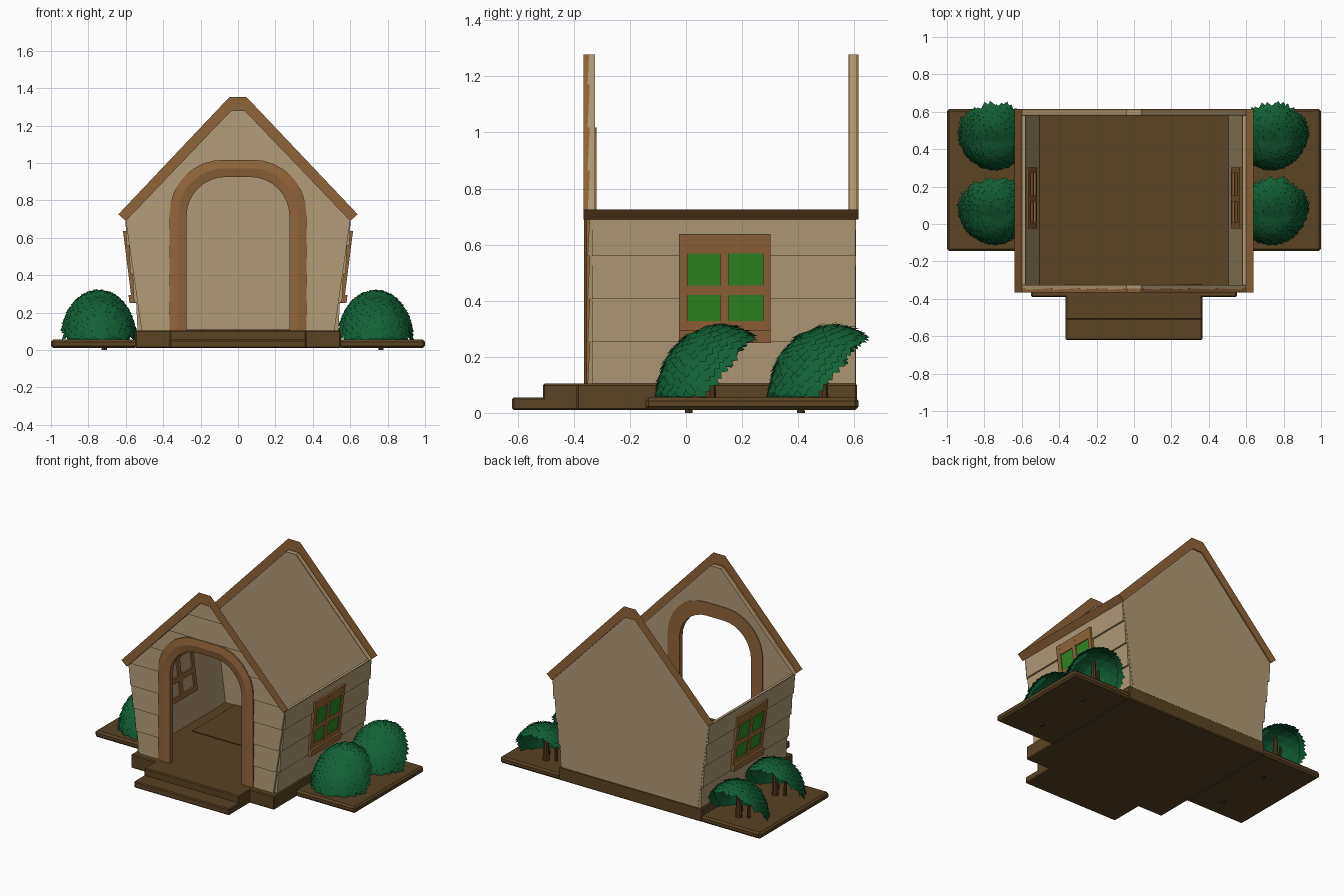
import bpy, bmesh, math, random
from mathutils import Vector, Matrix

random.seed(4)
if "Cube" in bpy.data.objects:
    bpy.data.objects.remove(bpy.data.objects["Cube"])

def material(name, rgb):
    m = bpy.data.materials.new(name)
    m.use_nodes = True
    m.diffuse_color = (*rgb, 1)
    m.node_tree.nodes["Principled BSDF"].inputs["Base Color"].default_value = (*rgb, 1)
    return m

WALL = material("tan boards", (0.43, 0.32, 0.18))
TRIM = material("brown trim", (0.28, 0.13, 0.04))
FLOOR = material("dark floor wood", (0.1, 0.056, 0.018))
LEAF = material("leaf green", (0.006, 0.12, 0.037))
GLASS = material("window green", (0.027, 0.24, 0.015))
BARK = material("bark", (0.085, 0.042, 0.015))

def finish(name, bm, mat, recalc=True):
    if recalc:
        bmesh.ops.recalc_face_normals(bm, faces=bm.faces[:])
    me = bpy.data.meshes.new(name)
    bm.to_mesh(me)
    bm.free()
    me.materials.append(mat)
    ob = bpy.data.objects.new(name, me)
    bpy.context.collection.objects.link(ob)
    return ob

def boxes(name, extents, mat, bevel=0, warp=None):
    """One object from several (x0, x1, y0, y1, z0, z1) blocks."""
    bm = bmesh.new()
    for x0, x1, y0, y1, z0, z1 in extents:
        size = Matrix.Diagonal((x1 - x0, y1 - y0, z1 - z0, 1))
        mid = Matrix.Translation(((x0 + x1) / 2, (y0 + y1) / 2, (z0 + z1) / 2))
        bmesh.ops.create_cube(bm, size=1, matrix=mid @ size)
    if warp:
        for v in bm.verts:
            v.co = warp(v.co)
    ob = finish(name, bm, mat)
    if bevel:
        mod = ob.modifiers.new("chamfer", "BEVEL")
        mod.width, mod.segments = bevel, 1

def prism(outline, y0, y1):
    """Extrude an x-z outline along y."""
    bm = bmesh.new()
    face = bm.faces.new([bm.verts.new((x, y0, z)) for x, z in outline])
    for v in bmesh.ops.extrude_face_region(bm, geom=[face], use_keep_orig=True)["geom"]:
        if isinstance(v, bmesh.types.BMVert):
            v.co.y = y1
    bmesh.ops.triangulate(bm, faces=[f for f in bm.faces if len(f.verts) > 4])
    return bm

def cut(bm, co, no, inner=False, outer=False):
    bmesh.ops.bisect_plane(bm, geom=bm.verts[:] + bm.edges[:] + bm.faces[:], plane_co=co,
                           plane_no=no, clear_inner=inner, clear_outer=outer)

def lapped(name, solid, is_outer, push):
    """Cut a wall into rows of boards whose lower edges stand proud."""
    total, row_mesh = bmesh.new(), bpy.data.meshes.new("row")
    z0, rise = 0.1, 0.153
    top = max(v.co.z for v in solid.verts)
    while z0 < top - 0.01:
        z1 = z0 + rise
        row = solid.copy()
        cut(row, (0, 0, z0), (0, 0, 1), inner=True)
        cut(row, (0, 0, z1), (0, 0, 1), outer=True)
        bmesh.ops.holes_fill(row, edges=[e for e in row.edges if e.is_boundary])
        bmesh.ops.recalc_face_normals(row, faces=row.faces[:])
        for v in row.verts:
            if is_outer(v.co):
                v.co += push * (z1 - v.co.z) / rise
        row.to_mesh(row_mesh)
        row.free()
        total.from_mesh(row_mesh)
        z0 = z1
    bpy.data.meshes.remove(row_mesh)
    solid.free()
    finish(name, total, WALL, recalc=False)

def arch(half, top, radius):
    pts = [(half, 0.1)]
    for sx in (1, -1):
        for i in range(9):
            a = math.pi / 2 * (i / 8 if sx > 0 else 1 - i / 8)
            pts.append((sx * (half - radius + radius * math.cos(a)),
                        top - radius + radius * math.sin(a)))
    return pts + [(-half, 0.1)]

def wall_x(z):
    return 0.525 + 0.127 * (z - 0.1)

SIDES = (("left", 1), ("right", -1))

# Floor, steps and planting beds
boxes("floor", [(-0.55, 0.55, -0.39, 0.61, 0.01, 0.104)], FLOOR, 0.006)
boxes("steps", [(-0.365, 0.365, -0.51, -0.3, 0.01, 0.104),
                (-0.365, 0.365, -0.62, -0.3, 0.01, 0.055)], FLOOR, 0.006)
boxes("floor_mat", [(-0.43, 0.43, 0.11, 0.585, 0.1, 0.109)], FLOOR)
for side, s in SIDES:
    a, b = sorted((s * 0.54, s * 1.0))
    boxes(side + "_planting_bed", [(a, b, -0.145, 0.615, 0.01, 0.055)], FLOOR, 0.012)

# Gable walls
gable = [(0.515, 0.1), (0.6, 0.69), (0.04, 1.277), (-0.04, 1.277), (-0.6, 0.69), (-0.515, 0.1)]
doorway = arch(0.28, 0.93, 0.21)
lapped("front_wall", prism(gable + doorway[::-1], -0.343, -0.325),
       lambda c: c.y < -0.335, Vector((0, -0.008, 0)))
finish("back_wall", prism(gable, 0.585, 0.607), WALL)

# Leaning side walls
for side, s in SIDES:
    profile = [(s * (wall_x(z) - d), z) for z, d in ((0.1, 0.02), (0.1, 0), (0.69, 0), (0.69, 0.02))]
    lapped(side + "_wall", prism(profile, -0.335, 0.605),
           lambda c: abs(c.x) > wall_x(c.z) - 0.01, Vector((s * 0.012, 0, 0)))

# Door arch
bm = bmesh.new()
outer, inner = arch(0.365, 1.017, 0.285), arch(0.275, 0.925, 0.21)
crown = [((a + c) / 2, (b + d) / 2) for (a, b), (c, d) in zip(outer, inner)]
rings = [[bm.verts.new((x, y, z)) for x, z in line] for line, y in (
    (outer, -0.355), (outer, -0.32), (inner, -0.32), (inner, -0.355), (crown, -0.364))]
for k in range(5):
    p, q = rings[k], rings[(k + 1) % 5]
    for i in range(len(p) - 1):
        bm.faces.new((p[i], p[i + 1], q[i + 1], q[i]))
for end in (0, -1):
    bm.faces.new([r[end] for r in rings])
finish("door_arch", bm, TRIM)

# Gable edge boards with soffits, open on the upper side
edge_out = [(0.64, 0.725), (0.045, 1.353), (-0.045, 1.353), (-0.64, 0.725)]
edge_in = [(0.6, 0.69), (0.038, 1.277), (-0.038, 1.277), (-0.6, 0.69)]
for name, y_face, y_wall in (("front", -0.365, -0.325), ("back", 0.615, 0.58)):
    bm = bmesh.new()
    o, n, w = [[bm.verts.new((x, y, z)) for x, z in line]
               for line, y in ((edge_out, y_face), (edge_in, y_face), (edge_in, y_wall))]
    for i in range(3):
        board = bm.faces.new((o[i], o[i + 1], n[i + 1], n[i]))
        soffit = bm.faces.new((n[i], n[i + 1], w[i + 1], w[i]))
        if name == "back":
            board.normal_flip()
            soffit.normal_flip()
    finish(name + "_gable_trim", bm, TRIM, recalc=False)

# Eave boards along both sides
for side, s in SIDES:
    bm = bmesh.new()
    f = bm.faces.new([bm.verts.new((s * x, y, z)) for x, y, z in (
        (0.64, -0.365, 0.725), (0.6, -0.365, 0.69), (0.6, 0.615, 0.69), (0.64, 0.615, 0.725))])
    if s < 0:
        f.normal_flip()
    finish(side + "_eave", bm, TRIM, recalc=False)

# Windows, leaning with the walls
bars_y = [(-0.025, 0.007), (0.121, 0.153), (0.274, 0.302)]
bars_z = [(0.295, 0.327), (0.42, 0.455), (0.569, 0.637)]
frame = [(-0.03, 0.022, a, b, 0.295, 0.637) for a, b in bars_y]
frame += [(-0.03, 0.021, -0.025, 0.302, a, b) for a, b in bars_z]
for side, s in SIDES:
    def lean(c):
        return Vector((s * (c.x + wall_x(c.z)), c.y, c.z))
    boxes(side + "_window_frame", frame, TRIM, warp=lean)
    boxes(side + "_window_sill", [(-0.01, 0.036, -0.025, 0.302, 0.25, 0.295)], TRIM, warp=lean)
    boxes(side + "_window_glass", [(0.009, 0.016, 0, 0.28, 0.32, 0.575)], GLASS, warp=lean)

# Bushes: a forward-leaning shell clad in overlapping leaves, on bare stems
def bush(name, cx, cy):
    centre = Vector((cx, cy + 0.12, 0.05))
    scale = Matrix.Diagonal((0.195, 0.222, 0.26))
    cut_co, cut_no = Vector((cx, cy + 0.02, 0.05)), Vector((0, -1.15, 1)).normalized()
    bm = bmesh.new()
    bmesh.ops.create_icosphere(bm, subdivisions=3, radius=0.96,
                               matrix=Matrix.Translation(centre) @ scale.to_4x4())
    cut(bm, cut_co, cut_no, inner=True)
    cut(bm, (0, 0, 0.056), (0, 0, 1), inner=True)
    count = 420
    for i in range(count):
        h = 1 - (i + 0.5) / count
        a, r = i * 2.39996, math.sqrt(1 - h * h)
        d = Vector((r * math.cos(a), r * math.sin(a), h))
        p = centre + scale @ d
        if (p - cut_co).dot(cut_no) < 0 or p.z < 0.075:
            continue
        nrm = (scale.inverted() @ d).normalized()
        # Leaves hang down in front and sweep back over the top
        flow = Vector((d.x * 0.6, 1.0 if p.y > cy + 0.04 else -0.2, -0.8))
        flow += Vector([random.uniform(-0.35, 0.35) for _ in range(3)])
        t = (flow - nrm * flow.dot(nrm)).normalized()
        across = t.cross(nrm)
        size = random.uniform(0.03, 0.038)
        shape = ((-0.8, 0), (-0.5, 0.75), (0.4, 0.7), (1.25, 0), (0.4, -0.7), (-0.5, -0.75))
        pts = [p + size * (t * u + across * v + nrm * (0.12 + 0.13 * u - 0.25 * v * v)) for u, v in shape]
        for q in pts:
            q.z = max(q.z, 0.056)
        bm.faces.new([bm.verts.new(q) for q in pts])
    finish(name + "_leaves", bm, LEAF, recalc=False)

    bm = bmesh.new()
    for dx, dy, low, high, rad in ((0, 0.085, 0.03, 0.26, 0.024), (-0.06, 0.06, 0.03, 0.23, 0.013),
                                   (0.03, 0.01, 0, 0.09, 0.014)):
        place = Matrix.Translation((cx + dx, cy + dy, (low + high) / 2))
        bmesh.ops.create_cone(bm, cap_ends=True, segments=8, radius1=rad, radius2=rad * 0.5,
                              depth=high - low, matrix=place)
    finish(name + "_stems", bm, BARK)

for side, cx in (("left", 0.735), ("right", -0.745)):
    for row, cy in (("front", 0), ("back", 0.4)):
        bush(f"{side}_{row}_bush", cx, cy)
